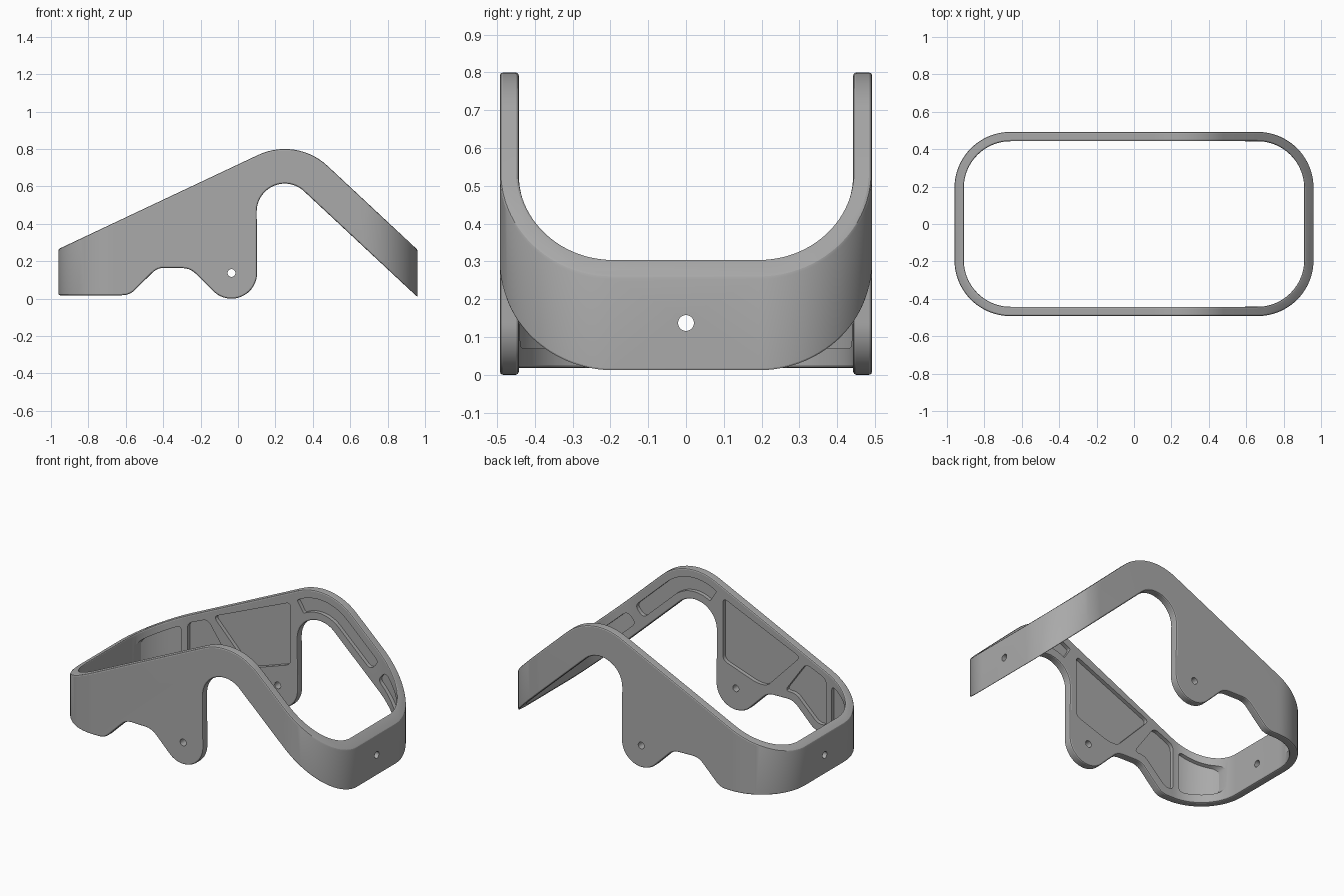
import bpy, bmesh
from math import sin, cos, pi, radians
from mathutils import Vector

if "Cube" in bpy.data.objects:
    bpy.data.objects.remove(bpy.data.objects["Cube"], do_unlink=True)

grey = bpy.data.materials.new("plain_grey")
grey.use_nodes = True
GREY = (0.4, 0.4, 0.4, 1)
grey.diffuse_color = GREY
grey.node_tree.nodes["Principled BSDF"].inputs["Base Color"].default_value = GREY

LOBE = (-0.035, 0.137)      # pivot at the bottom of each side plate
HUMP = (0.25, 0.465)        # centre of the arch
ARM = 47                    # angle of the arm's normal


def arc(c, r, a, b, step=5):
    n = max(2, round(abs(b - a) / step))
    angles = [radians(a + (b - a) * i / n) for i in range(n + 1)]
    return [(c[0] + r * cos(t), c[1] + r * sin(t)) for t in angles]


def rounded(points, r, n=6):
    """Round every sharp corner of a closed outline."""
    pts, out = [Vector(p) for p in points], []
    for i, p in enumerate(pts):
        a, b = pts[i - 1] - p, pts[(i + 1) % len(pts)] - p
        if (-a).angle(b) < radians(15):
            out.append(tuple(p))
            continue
        d = min(r, a.length * 0.45, b.length * 0.45)
        p0, p1 = p + a.normalized() * d, p + b.normalized() * d
        for k in range(n + 1):
            t = k / n
            out.append(tuple(p0 * (1 - t) ** 2 + p * 2 * t * (1 - t) + p1 * t * t))
    return out


def round_rect(hx, hy, r):
    pts = []
    for sx, sy, a in ((1, 1, 0), (-1, 1, 90), (-1, -1, 180), (1, -1, 270)):
        pts += arc((sx * (hx - r), sy * (hy - r)), r, a, a + 90, 4)
    return pts


def prism(name, loops, lo, hi, axis):
    """Extrude closed outlines along an axis."""
    place = {"x": lambda u, v, w: (w, u, v),
             "y": lambda u, v, w: (u, w, v),
             "z": lambda u, v, w: (u, v, w)}[axis]
    bm = bmesh.new()
    for loop in loops:
        low = [bm.verts.new(place(u, v, lo)) for u, v in loop]
        high = [bm.verts.new(place(u, v, hi)) for u, v in loop]
        bm.faces.new(low)
        bm.faces.new(high)
        for i in range(len(loop)):
            bm.faces.new((low[i - 1], low[i], high[i], high[i - 1]))
    bmesh.ops.recalc_face_normals(bm, faces=bm.faces)
    mesh = bpy.data.meshes.new(name)
    bm.to_mesh(mesh)
    bm.free()
    mesh.materials.append(grey)
    ob = bpy.data.objects.new(name, mesh)
    bpy.context.collection.objects.link(ob)
    return ob


def boolean(ob, cutter, operation, keep=False):
    mod = ob.modifiers.new("cut", "BOOLEAN")
    mod.operation, mod.object, mod.solver = operation, cutter, "EXACT"
    bpy.context.view_layer.objects.active = ob
    bpy.ops.object.modifier_apply(modifier=mod.name)
    if not keep:
        bpy.data.objects.remove(cutter, do_unlink=True)


def soften(ob, width):
    """Bevel the sharp edges, keeping the result only if it is sound."""
    bm = bmesh.new()
    bm.from_mesh(ob.data)
    bmesh.ops.remove_doubles(bm, verts=bm.verts, dist=0.0005)
    before = bm.calc_volume()
    sharp = [e for e in bm.edges if e.is_manifold and e.calc_face_angle(0) > radians(40)]
    bmesh.ops.bevel(bm, geom=sharp, offset=width, offset_type="OFFSET", segments=2,
                    profile=0.5, affect="EDGES", clamp_overlap=False)
    bmesh.ops.recalc_face_normals(bm, faces=bm.faces)
    top = max(v.co.z for v in bm.verts)
    if 0.9 < bm.calc_volume() / before < 1.01 and top < 0.81:
        bm.to_mesh(ob.data)
    bm.free()


def along_arm(r, s):
    n = radians(ARM)
    return (HUMP[0] + r * cos(n) + s * sin(n), HUMP[1] + r * sin(n) - s * cos(n))


# Frame: rounded band trimmed to the side profile
frame = prism("frame", [round_rect(0.96, 0.4925, 0.3)], -0.5, 1.5, "z")
boolean(frame, prism("band_inside", [round_rect(0.91, 0.4425, 0.25)], -0.6, 1.6, "z"),
        "DIFFERENCE")
profile = (arc(HUMP, 0.335, ARM, 115) + [(-1.1, 0.199), (-1.1, 0.018), (-0.58, 0.018),
           (-0.43, 0.166), (-0.255, 0.162)] + arc(LOBE, 0.137, 225, 360)
           + arc(HUMP, 0.15, 180, ARM) + [along_arm(0.15, 1.02), along_arm(0.335, 0.85)])
boolean(frame, prism("side_profile", [rounded(profile, 0.04)], -1, 1, "y"), "INTERSECT")
soften(frame, 0.008)

# Shallow pockets on the inner faces
corner = [(-0.9, 0.07), (-0.7, 0.07), (-0.7, 0.335), (-0.9, 0.24)]
rear = [(-0.66, 0.07), (-0.6, 0.07), (-0.45, 0.215), (-0.375, 0.215), (-0.52, 0.42),
        (-0.66, 0.36)]
plate = [(0.055, 0.29), (0.055, 0.68), (-0.48, 0.45), (-0.25, 0.21), (-0.18, 0.21)]
arch = (arc(HUMP, 0.285, 122, ARM) + [along_arm(0.285, 0.3), along_arm(0.2, 0.3)]
        + arc(HUMP, 0.2, ARM, 122))
tip = [along_arm(r, s) for r, s in ((0.285, 0.37), (0.285, 0.6), (0.2, 0.6), (0.2, 0.37))]
pockets = prism("pockets", [rounded(p, 0.035) for p in (corner, rear, plate, arch, tip)],
                -1, 1, "y")
boolean(pockets, prism("pocket_depth", [round_rect(0.934, 0.4665, 0.274)], -1, 2, "z"),
        "INTERSECT")
boolean(frame, pockets, "DIFFERENCE")


# Stepped bosses: two half discs of different radius
def boss(name, centre, upper, lower, lo, hi, axis):
    outline = arc(centre, upper, 0, 180) + arc(centre, lower, 180, 360)
    ob = prism(name, [rounded(outline, 0.012)], min(lo, hi), max(lo, hi), axis)
    soften(ob, 0.004)
    return ob


parts = [frame]
for side, s in (("left", 1), ("right", -1)):
    parts.append(boss(side + "_end_boss", (0, LOBE[1]), 0.105, 0.08, s * 0.94, s, "x"))
for side, s in (("front", -1), ("back", 1)):
    parts.append(boss(side + "_pivot_boss", LOBE, 0.1, 0.135, s * 0.413, s * 0.462, "y"))

# Pin holes through the ends and the pivots
for axis, centre in (("x", (0, LOBE[1])), ("y", LOBE)):
    pin = prism("pin_hole", [arc(centre, 0.021, 0, 345, 15)], -1.2, 1.2, axis)
    for ob in parts:
        if ob is frame or ("end" in ob.name) == (axis == "x"):
            boolean(ob, pin, "DIFFERENCE", keep=True)
    bpy.data.objects.remove(pin, do_unlink=True)

# Smooth the curves and keep the edges crisp
for ob in parts:
    bpy.ops.object.select_all(action="DESELECT")
    ob.select_set(True)
    bpy.context.view_layer.objects.active = ob
    bpy.ops.object.shade_smooth_by_angle(angle=radians(20))
